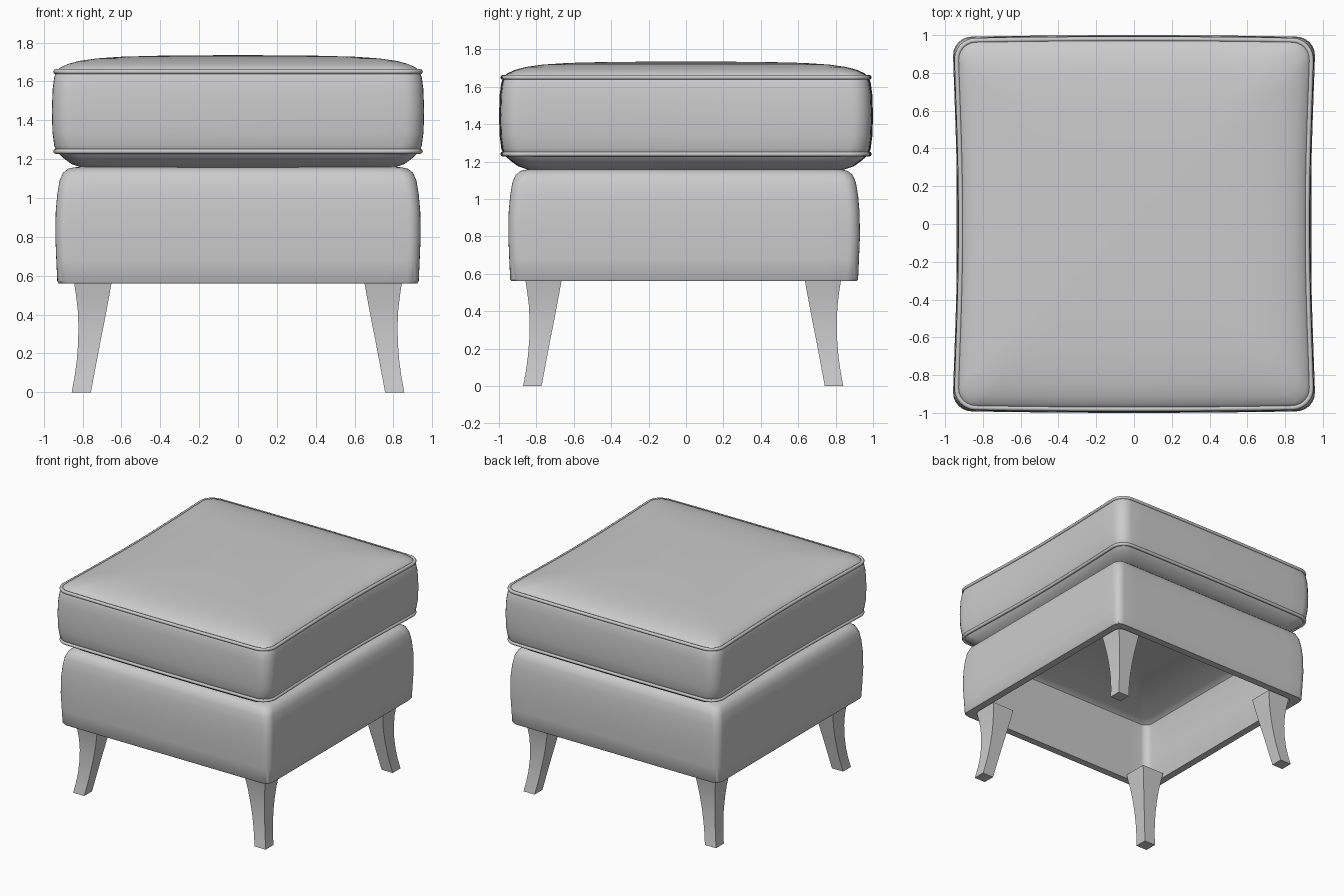
import bpy, bmesh, math
from mathutils import Vector

if "Cube" in bpy.data.objects:
    bpy.data.objects.remove(bpy.data.objects["Cube"])


def outline(hx, hy, r, z, cy=0.0, pinch=0.0, bulge=0.0, n=14, nc=6):
    """Rounded rectangle; x sides can pinch inwards and y sides bulge outwards."""
    r = min(r, 0.9 * hx, 0.9 * hy)
    corners = [(1, 1), (-1, 1), (-1, -1), (1, -1)]
    pts = []
    for k, (sx, sy) in enumerate(corners):
        c = Vector((sx * (hx - r), sy * (hy - r)))
        for j in range(nc + 1):
            a = math.pi / 2 * (k + j / nc)
            pts.append(c + r * Vector((math.cos(a), math.sin(a))))
        nx, ny = corners[(k + 1) % 4]
        a = math.pi / 2 * (k + 1)
        start = pts[-1].copy()
        end = Vector((nx * (hx - r), ny * (hy - r))) + r * Vector((math.cos(a), math.sin(a)))
        pts += [start.lerp(end, i / n) for i in range(1, n)]
    out = []
    for p in pts:
        u, v = p.x / hx, p.y / hy
        out.append((p.x * (1 - pinch * max(0.0, 1 - v * v) ** 1.5),
                    p.y * (1 + bulge * max(0.0, 1 - u * u)) + cy, z))
    return out


def loft(name, rings, angle=40):
    """Skin a stack of equal rings and cap both ends."""
    bm = bmesh.new()
    vr = [[bm.verts.new(p) for p in ring] for ring in rings]
    n = len(vr[0])
    for a, b in zip(vr, vr[1:]):
        for i in range(n):
            j = (i + 1) % n
            bm.faces.new((a[i], a[j], b[j], b[i]))
    bm.faces.new(vr[0][::-1])
    bm.faces.new(vr[-1])
    bmesh.ops.recalc_face_normals(bm, faces=bm.faces)
    me = bpy.data.meshes.new(name)
    bm.to_mesh(me)
    bm.free()
    ob = bpy.data.objects.new(name, me)
    bpy.context.collection.objects.link(ob)
    bpy.ops.object.select_all(action='DESELECT')
    ob.select_set(True)
    bpy.context.view_layer.objects.active = ob
    bpy.ops.object.shade_smooth_by_angle(angle=math.radians(angle))
    return ob


def piping(name, pts, radius):
    cu = bpy.data.curves.new(name, 'CURVE')
    cu.dimensions = '3D'
    cu.bevel_depth = radius
    cu.bevel_resolution = 2
    sp = cu.splines.new('POLY')
    sp.points.add(len(pts) - 1)
    for q, p in zip(sp.points, pts):
        q.co = (*p, 1)
    sp.use_cyclic_u = True
    sp.use_smooth = True
    ob = bpy.data.objects.new(name, cu)
    bpy.context.collection.objects.link(ob)


# Seat cushion: (height, inset) from underside centre up to the domed top
SX, SY = 0.96, 0.99
seat = [(1.15, 0.9), (1.15, 0.45), (1.155, 0.16), (1.175, 0.1), (1.205, 0.06),
        (1.24, 0.022), (1.27, 0.012), (1.34, 0.003), (1.45, 0.0), (1.56, 0.004),
        (1.62, 0.012), (1.65, 0.022), (1.672, 0.045), (1.69, 0.085), (1.705, 0.14),
        (1.718, 0.23), (1.727, 0.36), (1.732, 0.55), (1.735, 0.9)]


def seat_ring(z, inset):
    return outline(SX - inset, SY - inset, 0.1, z, pinch=0.025, bulge=0.01)


loft("seat_cushion", [seat_ring(z, i) for z, i in seat])

# Piping along the upper and lower cushion seams
piping("upper_piping", seat_ring(1.65, 0.02), 0.013)
piping("lower_piping", seat_ring(1.24, 0.02), 0.013)

# Upholstered base: outer skin from the top, round the rim, up into the hollow
BX, BY = 0.94, 0.94
base = [(1.16, 0.85), (1.16, 0.3), (1.158, 0.1), (1.15, 0.065), (1.13, 0.04),
        (1.09, 0.022), (1.02, 0.01), (0.93, 0.002), (0.8, 0.0), (0.68, 0.005),
        (0.57, 0.01), (0.56, 0.017), (0.56, 0.075), (0.575, 0.08), (0.8, 0.08),
        (1.0, 0.085), (1.07, 0.1), (1.1, 0.14), (1.105, 0.85)]
loft("base", [outline(BX - i, BY - i, 0.06, z, cy=-0.01) for z, i in base])

# Tapered, outward-curving legs: (height, outer edge, inner edge)
leg = [(0, 0.856, 0.757), (0.08, 0.841, 0.742), (0.16, 0.83, 0.727),
       (0.25, 0.823, 0.710), (0.34, 0.821, 0.692), (0.43, 0.825, 0.675),
       (0.51, 0.835, 0.660), (0.58, 0.846, 0.648)]
for side, sx in (("left", -1), ("right", 1)):
    for end, sy in (("front", -1), ("back", 1)):
        rings = [[(sx * x, sy * y - 0.015, z) for x, y in ((i, i), (o, i), (o, o), (i, o))]
                 for z, o, i in leg]
        loft(f"{end}_{side}_leg", rings, 30)
